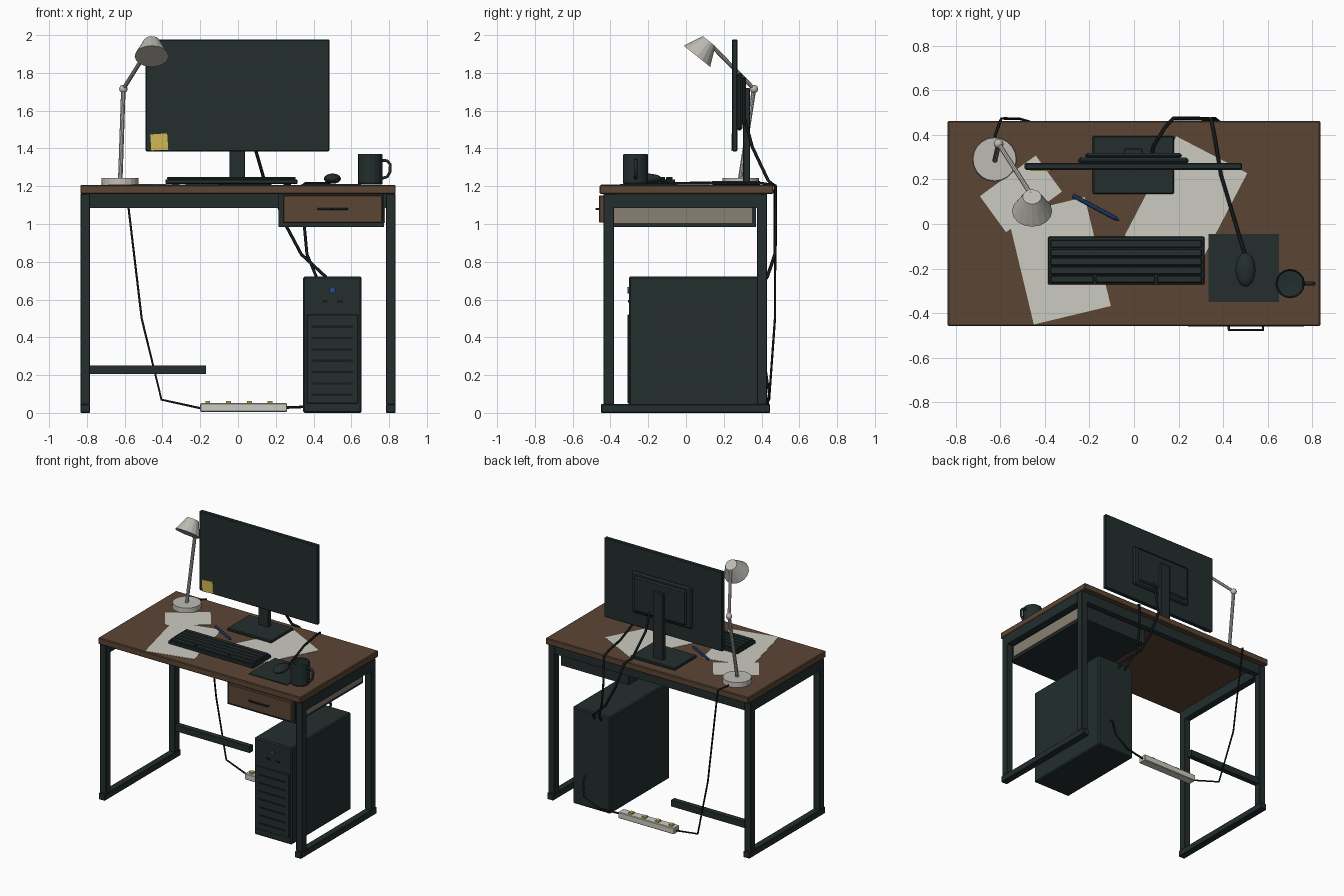
import bpy, bmesh, math
from mathutils import Vector, Matrix


def mat(name, r, g, b):
    m = bpy.data.materials.new(name)
    m.diffuse_color = (r, g, b, 1)
    return m


DARK = mat("dark_slate", 0.017, 0.027, 0.027)
BLACK = mat("cable_black", 0.007, 0.010, 0.010)
WOOD = mat("brown_wood", 0.105, 0.060, 0.034)
PAPER = mat("paper_white", 0.60, 0.60, 0.54)
LAMP = mat("warm_grey", 0.52, 0.50, 0.46)
BEIGE = mat("drawer_beige", 0.25, 0.215, 0.165)
YELLOW = mat("note_yellow", 0.62, 0.48, 0.09)
BLUE = mat("blue", 0.02, 0.07, 0.24)


def finish(name, bm, material, smooth=False):
    bmesh.ops.recalc_face_normals(bm, faces=bm.faces)
    me = bpy.data.meshes.new(name)
    bm.to_mesh(me)
    bm.free()
    me.materials.append(material)
    for p in me.polygons:
        p.use_smooth = smooth
    ob = bpy.data.objects.new(name, me)
    bpy.context.collection.objects.link(ob)
    return ob


def box(name, x, y, z, material, bevel=0.0, turn=0.0):
    """Box from (min, max) ranges, optionally turned about its own vertical axis."""
    size = Vector((x[1] - x[0], y[1] - y[0], z[1] - z[0]))
    mid = Vector((sum(x) / 2, sum(y) / 2, sum(z) / 2))
    bm = bmesh.new()
    bmesh.ops.create_cube(bm, size=1)
    bmesh.ops.scale(bm, vec=size, verts=bm.verts)
    ob = finish(name, bm, material)
    ob.location = mid
    ob.rotation_euler.z = math.radians(turn)
    if bevel:
        b = ob.modifiers.new("bevel", 'BEVEL')
        b.width = bevel
        b.segments = 1
    return ob


def rod(name, a, b, r1, r2, material, sides=16, smooth=False):
    """Cylinder or cone from point a to point b."""
    a, b = Vector(a), Vector(b)
    bm = bmesh.new()
    bmesh.ops.create_cone(bm, cap_ends=True, segments=sides, radius1=r1, radius2=r2,
                          depth=(b - a).length)
    rot = (b - a).to_track_quat('Z', 'Y').to_matrix().to_4x4()
    bmesh.ops.transform(bm, matrix=Matrix.Translation((a + b) / 2) @ rot, verts=bm.verts)
    return finish(name, bm, material, smooth)


def ball(name, mid, scale, material, smooth=True):
    bm = bmesh.new()
    bmesh.ops.create_uvsphere(bm, u_segments=16, v_segments=10, radius=1)
    bmesh.ops.scale(bm, vec=scale, verts=bm.verts)
    bmesh.ops.translate(bm, vec=mid, verts=bm.verts)
    return finish(name, bm, material, smooth)


def cable(name, points, radius, material=BLACK):
    cu = bpy.data.curves.new(name, 'CURVE')
    cu.dimensions = '3D'
    cu.bevel_depth = radius
    cu.bevel_resolution = 1
    cu.use_fill_caps = True
    s = cu.splines.new('POLY')
    s.points.add(len(points) - 1)
    for p, co in zip(s.points, points):
        p.co = (*co, 1)
    cu.materials.append(material)
    ob = bpy.data.objects.new(name, cu)
    bpy.context.collection.objects.link(ob)
    return ob


# Desk: top, two side frames, rear rail and low bar
box("desktop", (-0.835, 0.835), (-0.457, 0.462), (1.16, 1.207), WOOD, 0.005)
for side, label in ((-1, "left"), (1, "right")):
    x = sorted((side * 0.783, side * 0.835))
    box(label + "_foot_rail", x, (-0.45, 0.445), (0, 0.047), DARK, 0.004)
    box(label + "_front_leg", x, (-0.436, -0.382), (0.045, 1.16), DARK, 0.003)
    box(label + "_rear_leg", x, (0.376, 0.43), (0.045, 1.16), DARK, 0.003)
    box(label + "_top_rail", x, (-0.384, 0.378), (1.086, 1.16), DARK)
box("rear_rail", (-0.785, 0.785), (0.38, 0.425), (1.086, 1.16), DARK)
box("low_bar", (-0.785, -0.17), (0.38, 0.42), (0.205, 0.252), DARK)

# Drawer
box("drawer_housing", (0.215, 0.772), (-0.43, 0.37), (0.985, 1.16), DARK)
box("drawer_side", (0.771, 0.777), (-0.38, 0.35), (1.005, 1.086), BEIGE)
box("drawer_front", (0.24, 0.765), (-0.46, -0.43), (1.007, 1.152), WOOD, 0.004)
cable("drawer_handle", [(0.425, -0.455, 1.08), (0.425, -0.475, 1.08),
                        (0.578, -0.475, 1.08), (0.578, -0.455, 1.08)], 0.006, DARK)

# Computer tower with front panel, vents and button
box("tower", (0.345, 0.655), (-0.303, 0.40), (0, 0.722), DARK, 0.008)
box("tower_front_panel", (0.365, 0.635), (-0.309, -0.30), (0.05, 0.52), DARK, 0.003)
for i in range(7):
    z = 0.09 + i * 0.06
    box("vent", (0.39, 0.61), (-0.311, -0.305), (z, z + 0.012), BLACK)
rod("power_button", (0.5, -0.30, 0.65), (0.5, -0.311, 0.65), 0.017, 0.017, BLUE)
for x in (0.46, 0.54):
    box("front_port", (x - 0.015, x + 0.015), (-0.307, -0.30), (0.585, 0.597), BLACK)

# Monitor
box("monitor_screen", (-0.49, 0.485), (0.243, 0.273), (1.385, 1.977), DARK, 0.005)
box("monitor_back", (-0.25, 0.245), (0.27, 0.298), (1.495, 1.80), DARK, 0.01)
box("monitor_back_plate", (-0.22, 0.215), (0.296, 0.318), (1.52, 1.78), DARK, 0.01)
box("monitor_pole", (-0.045, 0.037), (0.303, 0.338), (1.22, 1.72), DARK, 0.003)
box("monitor_base", (-0.185, 0.18), (0.135, 0.395), (1.207, 1.228), DARK, 0.005)
note = box("sticky_note", (-0.462, -0.372), (0.237, 0.242), (1.39, 1.477), YELLOW)
note.rotation_euler.y = math.radians(-4)

# Keyboard: tray, four full rows and a split front row
box("keyboard_tray", (-0.385, 0.315), (-0.272, -0.057), (1.212, 1.236), DARK, 0.004)
for i in range(4):
    y = -0.226 + i * 0.04
    box("key_row", (-0.375, 0.305), (y, y + 0.035), (1.234, 1.25), DARK, 0.004)
for x in ((-0.375, -0.18), (-0.172, 0.095), (0.103, 0.305)):
    box("front_keys", x, (-0.265, -0.231), (1.234, 1.248), DARK, 0.004)
for x in (-0.33, 0.26):
    for y in (-0.25, -0.08):
        box("keyboard_foot", (x - 0.02, x + 0.02), (y - 0.01, y + 0.01), (1.206, 1.213), BLACK)

# Mouse and pad
box("mouse_pad", (0.335, 0.65), (-0.35, -0.045), (1.206, 1.213), DARK)
ball("mouse", (0.5, -0.205, 1.24), (0.045, 0.077, 0.027), DARK)

# Mug: lathed hollow cup with a handle
bm = bmesh.new()
profile = [(0, 1.208), (0.06, 1.208), (0.066, 1.216), (0.066, 1.365), (0.063, 1.37),
           (0.058, 1.365), (0.057, 1.225), (0, 1.22)]
vs = [bm.verts.new((r, 0, z)) for r, z in profile]
es = [bm.edges.new(p) for p in zip(vs, vs[1:])]
bmesh.ops.spin(bm, geom=vs + es, cent=(0, 0, 0), axis=(0, 0, 1), angle=math.tau, steps=16)
bmesh.ops.remove_doubles(bm, verts=bm.verts, dist=0.0005)
bmesh.ops.translate(bm, vec=(0.7, -0.267, 0), verts=bm.verts)
finish("mug", bm, DARK)
cable("mug_handle", [(0.755, -0.267, 1.338), (0.79, -0.267, 1.335), (0.806, -0.267, 1.315),
                     (0.804, -0.267, 1.275), (0.79, -0.267, 1.25), (0.755, -0.267, 1.24)],
      0.009, DARK)

# Papers and pen
for i, (x, y, w, h, a) in enumerate(((-0.335, -0.165, 0.355, 0.502, 13.5),
                                     (0.233, 0.088, 0.358, 0.502, -27.5),
                                     (-0.507, 0.135, 0.31, 0.2, 36))):
    z = 1.207 + i * 0.001
    box("paper", (x - w / 2, x + w / 2), (y - h / 2, y + h / 2), (z, z + 0.002), PAPER, 0, a)
rod("pen", (-0.275, 0.128, 1.217), (-0.085, 0.026, 1.217), 0.009, 0.009, BLUE, 8)
rod("pen_tip", (-0.085, 0.026, 1.217), (-0.066, 0.016, 1.215), 0.009, 0.002, BLUE, 8)

# Desk lamp
elbow = (-0.607, 0.36, 1.715)
rod("lamp_base", (-0.625, 0.29, 1.207), (-0.625, 0.29, 1.243), 0.099, 0.097, LAMP, 20)
rod("lamp_lower_arm", (-0.623, 0.287, 1.24), elbow, 0.012, 0.012, LAMP, 10)
ball("lamp_elbow", elbow, (0.022, 0.022, 0.022), LAMP)
rod("lamp_upper_arm", elbow, (-0.463, 0.135, 1.945), 0.011, 0.011, LAMP, 10)
rod("lamp_shade", (-0.457, 0.058, 1.888), (-0.457, 0.122, 1.968), 0.09, 0.042, LAMP, 16)

# Power strip with sockets
box("power_strip", (-0.2, 0.26), (0.365, 0.43), (0.006, 0.052), PAPER, 0.004)
for i in range(4):
    x = -0.16 + i * 0.11
    box("socket", (x - 0.013, x + 0.013), (0.382, 0.413), (0.05, 0.064), YELLOW)

# Cables
cable("lamp_cord", [(-0.63, 0.28, 1.225), (-0.622, 0.40, 1.215), (-0.595, 0.473, 1.205),
                    (-0.58, 0.473, 1.09), (-0.51, 0.471, 0.5), (-0.405, 0.44, 0.07),
                    (-0.2, 0.40, 0.025)], 0.006)
cable("monitor_cable", [(0.08, 0.31, 1.56), (0.088, 0.35, 1.41), (0.14, 0.435, 1.23),
                        (0.175, 0.473, 1.20), (0.25, 0.473, 1.0), (0.335, 0.471, 0.84),
                        (0.465, 0.43, 0.72), (0.475, 0.395, 0.68)], 0.009)
cable("mouse_cable", [(0.497, -0.135, 1.23), (0.48, -0.08, 1.216), (0.39, 0.22, 1.216),
                      (0.36, 0.40, 1.216), (0.345, 0.473, 1.205), (0.35, 0.473, 1.0),
                      (0.365, 0.471, 0.84), (0.415, 0.43, 0.72), (0.42, 0.395, 0.68)], 0.008)
cable("power_cable", [(0.55, 0.395, 0.23), (0.55, 0.425, 0.21), (0.535, 0.44, 0.10),
                      (0.42, 0.43, 0.035), (0.25, 0.40, 0.028)], 0.007)
